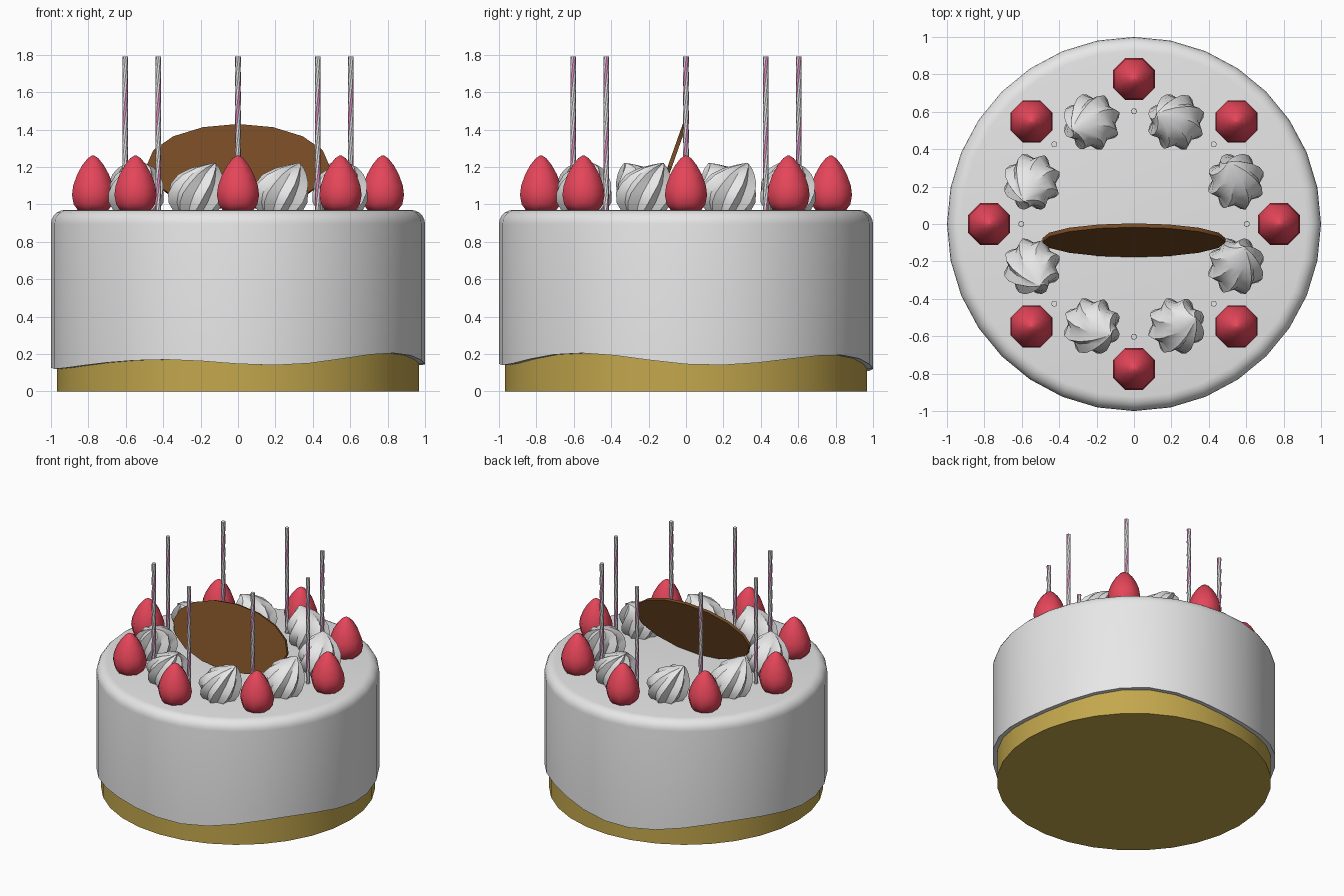
import bpy, bmesh, math
from math import sin, cos, pi, radians

if "Cube" in bpy.data.objects:
    bpy.data.objects.remove(bpy.data.objects["Cube"])


def mat(name, rgb):
    m = bpy.data.materials.new(name)
    m.diffuse_color = (*rgb, 1)
    m.use_nodes = True
    m.node_tree.nodes["Principled BSDF"].inputs["Base Color"].default_value = m.diffuse_color
    return m


WHITE = mat("cream white", (0.80, 0.80, 0.80))
RED = mat("strawberry red", (0.78, 0.06, 0.10))
GOLD = mat("sponge gold", (0.55, 0.39, 0.075))
BROWN = mat("chocolate brown", (0.18, 0.07, 0.018))
PINK = mat("candle pink", (0.80, 0.25, 0.58))


def loft(name, rings, mats, rule=None, angle=40):
    """Skin a list of equal-length vertex rings, with a cap on each end."""
    bm = bmesh.new()
    vs = [[bm.verts.new(p) for p in r] for r in rings]
    n = len(vs[0])
    for j in range(len(vs) - 1):
        for i in range(n):
            k = (i + 1) % n
            f = bm.faces.new((vs[j][i], vs[j][k], vs[j + 1][k], vs[j + 1][i]))
            if rule:
                f.material_index = rule(i, j)
    bm.faces.new(vs[0][::-1])
    bm.faces.new(vs[-1])
    bmesh.ops.recalc_face_normals(bm, faces=bm.faces)
    me = bpy.data.meshes.new(name)
    bm.to_mesh(me)
    bm.free()
    for m in mats:
        me.materials.append(m)
    ob = bpy.data.objects.new(name, me)
    bpy.context.collection.objects.link(ob)
    bpy.context.view_layer.objects.active = ob
    ob.select_set(True)
    bpy.ops.object.shade_smooth_by_angle(angle=radians(angle))
    ob.select_set(False)
    return ob


def ring(r, z, n, cx=0, cy=0, turn=0):
    return [(cx + r * cos(turn + 2 * pi * i / n), cy + r * sin(turn + 2 * pi * i / n), z)
            for i in range(n)]


# sponge base
loft("sponge_base", [ring(0.968, 0, 32), ring(0.968, 0.9, 32)], [GOLD])

# icing with a wavy lower edge: (angle from the front in degrees, height)
WAVE = [(-80, .12), (-23, .17), (11, .14), (55, .205), (98, .14),
        (143, .195), (190, .11), (235, .175), (280, .12)]


def edge(a):
    t = (math.degrees(a) + 90 + 80) % 360 - 80
    for (a0, z0), (a1, z1) in zip(WAVE, WAVE[1:]):
        if a0 <= t <= a1:
            return z0 + (z1 - z0) * (1 - cos(pi * (t - a0) / (a1 - a0))) / 2
    return .12


def wavy(r):
    return [(x, y, edge(math.atan2(y, x))) for x, y, _ in ring(r, 0, 32)]


rounding = [ring(0.925 + 0.075 * cos(a), 0.895 + 0.075 * sin(a), 32)
            for a in [i * pi / 10 for i in range(6)]]
loft("icing", [ring(0.96, 0.5, 32), wavy(0.96), wavy(1.0)] + rounding, [WHITE])

# strawberries
BERRY = [(.085, .965), (.112, 1.0), (.122, 1.05), (.115, 1.1), (.092, 1.16),
         (.062, 1.21), (.03, 1.247), (.004, 1.262)]
for k in range(8):
    a = k * pi / 4
    loft(f"strawberry_{k + 1}",
         [ring(r, z, 8, .775 * cos(a), .775 * sin(a), pi / 8) for r, z in BERRY],
         [RED], angle=60)

# piped cream swirls, twisted star rings leaning sideways to a tip
SWIRL = [(.12, .965, 0), (.148, 1.01, 0), (.157, 1.06, 0), (.148, 1.11, .008),
         (.118, 1.16, .025), (.075, 1.195, .055), (.035, 1.212, .085), (.004, 1.222, .11)]
for k in range(8):
    a = pi / 8 + k * pi / 4
    rings = []
    for j, (r, z, lean) in enumerate(SWIRL):
        cx = .59 * cos(a) - lean * sin(a)
        cy = .59 * sin(a) + lean * cos(a)
        pts = []
        for i in range(16):
            q = r * (1 if i % 2 else .8)
            b = a + 2 * pi * i / 16 + j * .17
            pts.append((cx + q * cos(b), cy + q * sin(b), z))
        rings.append(pts)
    loft(f"cream_swirl_{k + 1}", rings, [WHITE], angle=35)

# striped candles
for k in range(8):
    a = k * pi / 4
    loft(f"candle_{k + 1}",
         [ring(.0155, .96 + .83 * j / 16, 8, .603 * cos(a), .603 * sin(a), j * .4)
          for j in range(17)],
         [WHITE, PINK], rule=lambda i, j: 1 if i % 4 == 0 else 0)

# leaning chocolate plaque
plaque = loft("chocolate_plaque",
              [[(.49 * cos(2 * pi * i / 16), y, .24 * sin(2 * pi * i / 16)) for i in range(16)]
               for y in (-.011, .011)], [BROWN])
plaque.location = (0, -.087, 1.2)
plaque.rotation_euler = (radians(-19.5), 0, 0)
